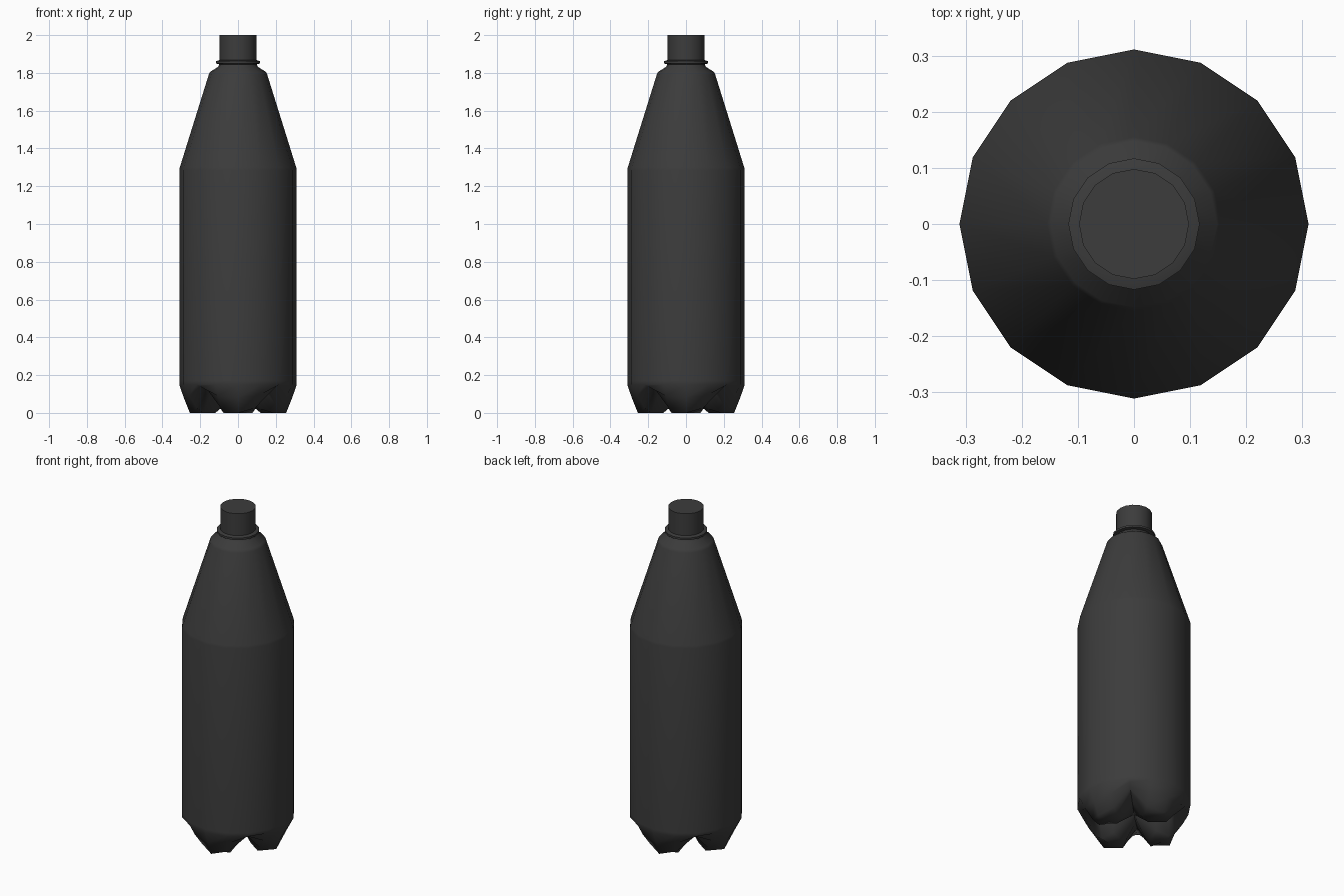
import bpy, bmesh, math

if "Cube" in bpy.data.objects:
    bpy.data.objects.remove(bpy.data.objects["Cube"])

SIDES = 16
mat = bpy.data.materials.new("dark_grey")
mat.diffuse_color = (0.045, 0.045, 0.045, 1)
mat.use_nodes = True
mat.node_tree.nodes["Principled BSDF"].inputs["Base Color"].default_value = mat.diffuse_color


def lathe(name, rings, bottom_z=None, top_z=None, angle=50):
    """Join rings of points; ring(k) gives (radius, z) at side k. Optional end caps."""
    bm = bmesh.new()
    loops = []
    for ring in rings:
        loop = []
        for k in range(SIDES):
            r, z = ring(k)
            a = 2 * math.pi * k / SIDES
            loop.append(bm.verts.new((r * math.cos(a), r * math.sin(a), z)))
        loops.append(loop)
    for lo, hi in zip(loops, loops[1:]):
        for k in range(SIDES):
            n = (k + 1) % SIDES
            bm.faces.new((lo[k], lo[n], hi[n], hi[k]))
    for z, loop in ((bottom_z, loops[0]), (top_z, loops[-1])):
        if z is not None:
            c = bm.verts.new((0, 0, z))
            for k in range(SIDES):
                bm.faces.new((loop[k], c, loop[(k + 1) % SIDES]))
    bmesh.ops.recalc_face_normals(bm, faces=bm.faces)
    me = bpy.data.meshes.new(name)
    bm.to_mesh(me)
    bm.free()
    ob = bpy.data.objects.new(name, me)
    bpy.context.collection.objects.link(ob)
    me.materials.append(mat)
    bpy.ops.object.select_all(action='DESELECT')
    ob.select_set(True)
    bpy.context.view_layer.objects.active = ob
    bpy.ops.object.shade_smooth_by_angle(angle=math.radians(angle))
    return ob


def round_ring(r, z):
    return lambda k: (r, z)


def foot_ring(centre, edge, groove):
    # four feet: side 0 is foot centre, 1 and 3 foot edges, 2 the groove
    return lambda k: (centre, edge, groove, edge)[k % 4]


# Body with four-lobed base, straight wall and conical shoulder
base = [
    foot_ring((.12, .0), (.13, .02), (.11, .115)),
    foot_ring((.20, .0), (.20, .0), (.19, .125)),
    foot_ring((.255, .0), (.235, .025), (.24, .132)),
    foot_ring((.287, .08), (.28, .09), (.285, .14)),
]
wall = [(.311, .15), (.311, .17), (.311, 1.285), (.308, 1.30), (.155, 1.79),
        (.148, 1.805), (.105, 1.832), (.098, 1.85)]
lathe("bottle_body", base + [round_ring(*p) for p in wall], .10, 1.85, 60)

# Collar under the cap
collar = [(.098, 1.845), (.117, 1.85), (.117, 1.862), (.098, 1.868)]
lathe("neck_collar", [round_ring(*p) for p in collar], 1.845, 1.868, 40)

# Cap
lathe("cap", [round_ring(.098, 1.85), round_ring(.098, 2.0)], 1.85, 2.0, 40)
